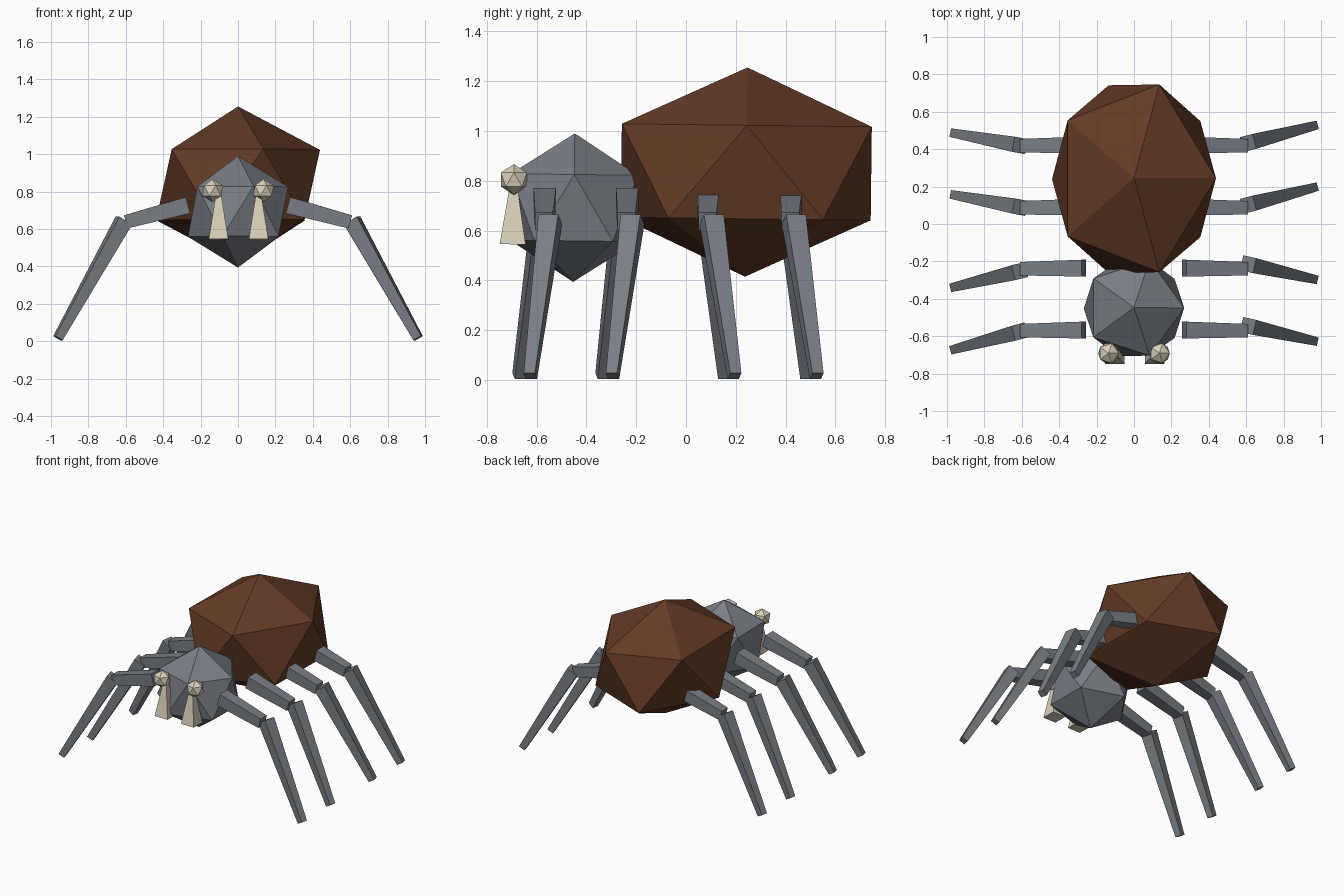
import bpy, bmesh
from mathutils import Vector, Matrix

cube = bpy.data.objects.get("Cube")
if cube:
    bpy.data.objects.remove(cube, do_unlink=True)


def make_material(name, rgb):
    mat = bpy.data.materials.new(name)
    mat.use_nodes = True
    color = (*rgb, 1.0)
    mat.diffuse_color = color
    for node in mat.node_tree.nodes:
        if node.type == "BSDF_PRINCIPLED":
            node.inputs["Base Color"].default_value = color
    return mat


grey = make_material("slate grey", (0.19, 0.21, 0.235))
brown = make_material("dark brown", (0.125, 0.043, 0.019))
cream = make_material("bone cream", (0.70, 0.64, 0.50))


def finish(name, bm, mat):
    bmesh.ops.recalc_face_normals(bm, faces=bm.faces)
    mesh = bpy.data.meshes.new(name)
    bm.to_mesh(mesh)
    bm.free()
    mesh.materials.append(mat)
    obj = bpy.data.objects.new(name, mesh)
    bpy.context.collection.objects.link(obj)
    return obj


def faceted_ball(name, center, radii, mat, tilt=0.0):
    """Twenty-sided ball, stretched and tipped about x."""
    bm = bmesh.new()
    bmesh.ops.create_icosphere(bm, subdivisions=1, radius=1)
    bm.transform(Matrix.Translation(center) @ Matrix.Rotation(tilt, 4, "X")
                 @ Matrix.Diagonal((*radii, 1)))
    return finish(name, bm, mat)


def tapered_bar(name, start, end, start_width, end_width, mat, side=None):
    """Square bar between two points, narrowing along its length."""
    start, end = Vector(start), Vector(end)
    axis = (end - start).normalized()
    side = Vector(side) if side else axis.cross(Vector((0, 0, 1))).normalized()
    up = side.cross(axis)
    bm = bmesh.new()
    rings = []
    for point, width in ((start, start_width), (end, end_width)):
        h = width / 2
        rings.append([bm.verts.new(point + side * a * h + up * b * h)
                      for a, b in ((-1, -1), (1, -1), (1, 1), (-1, 1))])
    near, far = rings
    bm.faces.new(near)
    bm.faces.new(far)
    for i in range(4):
        j = (i + 1) % 4
        bm.faces.new((near[i], near[j], far[j], far[i]))
    return finish(name, bm, mat)


# Body
faceted_ball("abdomen", (0, 0.242, 0.835), (0.49, 0.59, 0.42), brown, -0.012)
faceted_ball("head", (0, -0.45, 0.692), (0.30, 0.30, 0.298), grey, -0.012)

# Eyes and fangs
for s, label in ((1, "left"), (-1, "right")):
    faceted_ball(f"{label}_eye", (s * 0.136, -0.691, 0.805), (0.062,) * 3, cream)
    fang_x = 0.003 + s * 0.107
    tapered_bar(f"{label}_fang", (fang_x, -0.696, 0.545), (fang_x, -0.692, 0.83),
                0.104, 0.014, cream, side=(1, 0, 0))

# Legs: hip y, then knee y and foot y for each side
legs = {
    "front": (-0.567, {1: (-0.545, -0.625), -1: (-0.575, -0.67)}),
    "front_middle": (-0.236, {1: (-0.215, -0.295), -1: (-0.252, -0.337)}),
    "rear_middle": (0.09, {1: (0.103, 0.195), -1: (0.09, 0.155)}),
    "rear": (0.422, {1: (0.433, 0.525), -1: (0.42, 0.485)}),
}
for place, (hip, sides) in legs.items():
    for s, (knee, foot) in sides.items():
        label = f"{'left' if s > 0 else 'right'}_{place}"
        tapered_bar(f"{label}_upper_leg", (s * 0.268, hip, 0.727),
                    (s * 0.60, hip - 0.003, 0.638), 0.09, 0.072, grey)
        tapered_bar(f"{label}_lower_leg", (s * 0.61, knee, 0.645),
                    (s * 0.963, foot, 0.016), 0.082, 0.046, grey)
